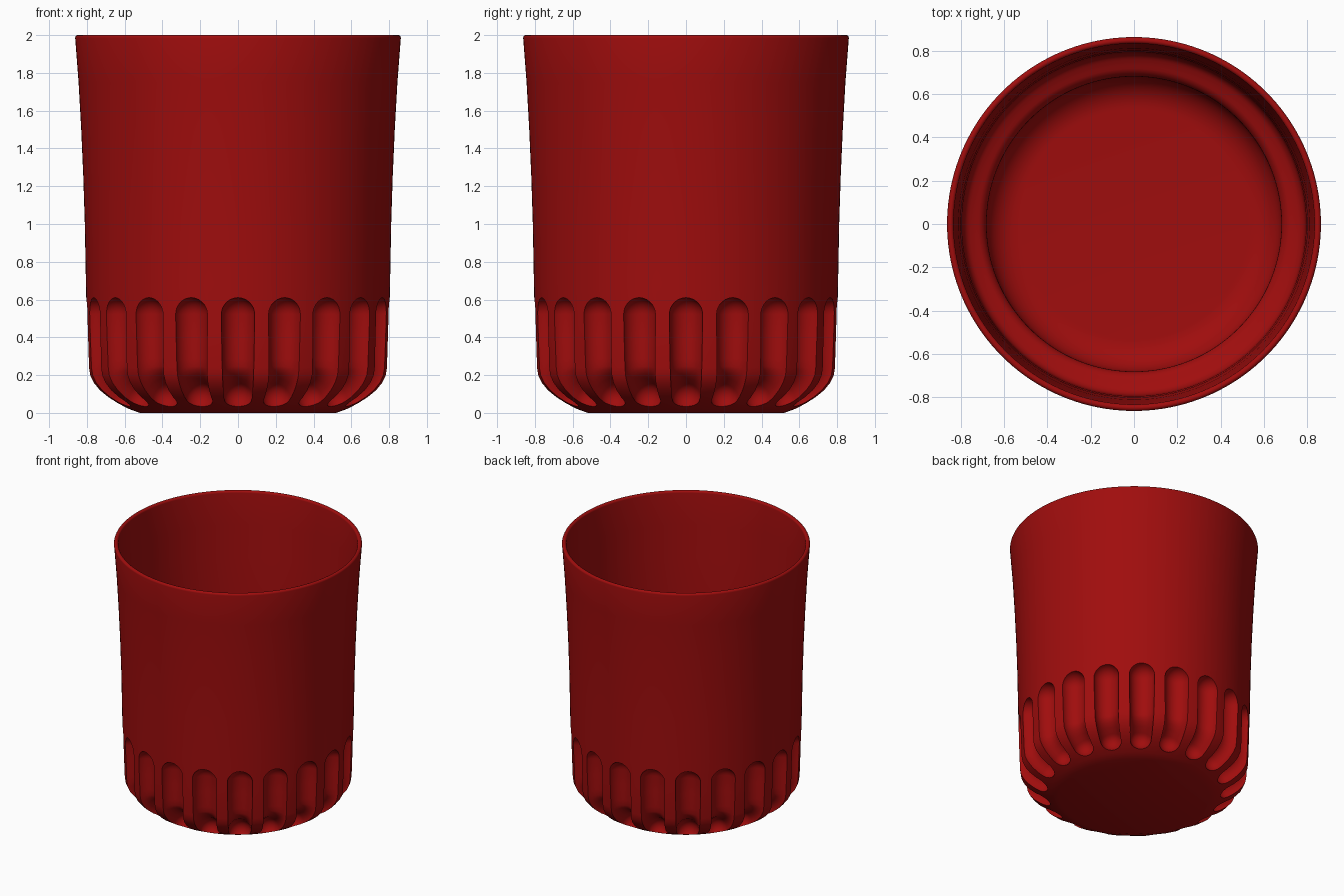
import bpy, bmesh, math
from mathutils import Vector, Matrix

FLUTES, SEGMENTS, SIDES = 20, 160, 24

cube = bpy.data.objects.get("Cube")
if cube:
    bpy.data.objects.remove(cube, do_unlink=True)

red = bpy.data.materials.new("deep red")
red.use_nodes = True
colour = (0.35, 0.004, 0.004, 1)
red.diffuse_color = colour
red.node_tree.nodes["Principled BSDF"].inputs["Base Color"].default_value = colour


def make_object(name, bm):
    bmesh.ops.recalc_face_normals(bm, faces=bm.faces)
    mesh = bpy.data.meshes.new(name)
    bm.to_mesh(mesh)
    bm.free()
    mesh.materials.append(red)
    obj = bpy.data.objects.new(name, mesh)
    bpy.context.collection.objects.link(obj)
    return obj


def arc(cx, cz, rx, rz, start, end, steps=8):
    """Points of an elliptical arc in the radius/height plane."""
    angles = [math.radians(start + (end - start) * i / steps) for i in range(steps + 1)]
    return [(cx + rx * math.cos(a), cz + rz * math.sin(a)) for a in angles]


def lathe(name, profile):
    bm = bmesh.new()
    verts = [bm.verts.new((r, 0, z)) for r, z in profile]
    edges = [bm.edges.new(pair) for pair in zip(verts, verts[1:])]
    bmesh.ops.spin(bm, geom=verts + edges, cent=(0, 0, 0), axis=(0, 0, 1),
                   angle=math.tau, steps=SEGMENTS, use_duplicate=False)
    bmesh.ops.remove_doubles(bm, verts=bm.verts, dist=0.0001)
    return make_object(name, bm)


def add_groove(bm, path, radius, end_radius, turn):
    """A round-ended tube along a path, turned about the cup's axis."""
    pts = [Vector((r, 0, z)) for r, z in path]
    first, last = (pts[1] - pts[0]).normalized(), (pts[-1] - pts[-2]).normalized()
    stations = []
    caps = [math.radians(a) for a in range(6, 90, 12)]
    for a in caps:
        stations.append((pts[0] - first * radius * math.cos(a), first, radius * math.sin(a)))
    for i, p in enumerate(pts):
        tangent = (pts[min(i + 1, len(pts) - 1)] - pts[max(i - 1, 0)]).normalized()
        size = radius + (end_radius - radius) * i / (len(pts) - 1)
        stations.append((p, tangent, size))
    for a in reversed(caps):
        stations.append((pts[-1] + last * end_radius * math.cos(a), last, end_radius * math.sin(a)))
    side, rings = Vector((0, 1, 0)), []
    for centre, tangent, size in stations:
        out = side.cross(tangent)
        ring = []
        for k in range(SIDES):
            a = math.tau * k / SIDES
            ring.append(bm.verts.new(turn @ (centre + (side * math.cos(a) + out * math.sin(a)) * size)))
        rings.append(ring)
    for lower, upper in zip(rings, rings[1:]):
        for k in range(SIDES):
            n = (k + 1) % SIDES
            bm.faces.new((lower[k], lower[n], upper[n], upper[k]))
    bm.faces.new(rings[0])
    bm.faces.new(rings[-1])


# Cup wall: foot, rounded base, flared side, rim, then the stepped inside
profile = [(0, 0), (0.52, 0), (0.58, 0.022)]
profile += [(0.64, 0.052), (0.69, 0.083), (0.735, 0.12), (0.768, 0.16), (0.787, 0.2), (0.793, 0.24)]
profile += [(0.8, 0.45), (0.805, 0.68), (0.811, 1.0), (0.819, 1.25), (0.83, 1.5), (0.844, 1.75)]
profile += arc(0.847, 1.985, 0.015, 0.015, 0, 180, 10)
profile += [(0.823, 1.75), (0.81, 1.5), (0.8, 1.25), (0.794, 1.0), (0.79, 0.75)]
profile += arc(0.74, 0.75, 0.05, 0.06, 0, -70, 6)
profile += arc(0.74, 0.62, 0.06, 0.06, 100, 180, 6)
profile += arc(0.53, 0.32, 0.15, 0.14, 0, -90, 10) + [(0, 0.18)]
cup = lathe("cup", profile)

# Flutes around the lower wall
path = [(0.808, 0.52), (0.804, 0.4), (0.8, 0.28)]
path += [(0.793, 0.225), (0.775, 0.185), (0.745, 0.15), (0.705, 0.118), (0.655, 0.09)]
bm = bmesh.new()
for i in range(FLUTES):
    add_groove(bm, path, 0.09, 0.076, Matrix.Rotation(math.tau * i / FLUTES, 3, "Z"))
cutter = make_object("flute_cutter", bm)

cut = cup.modifiers.new("flutes", "BOOLEAN")
cut.operation, cut.solver, cut.object = "DIFFERENCE", "EXACT", cutter
cut.use_self = True
bpy.ops.object.select_all(action="DESELECT")
cup.select_set(True)
bpy.context.view_layer.objects.active = cup
bpy.ops.object.modifier_apply(modifier=cut.name)
bpy.data.objects.remove(cutter, do_unlink=True)
bpy.ops.object.shade_smooth_by_angle(angle=math.radians(30))
